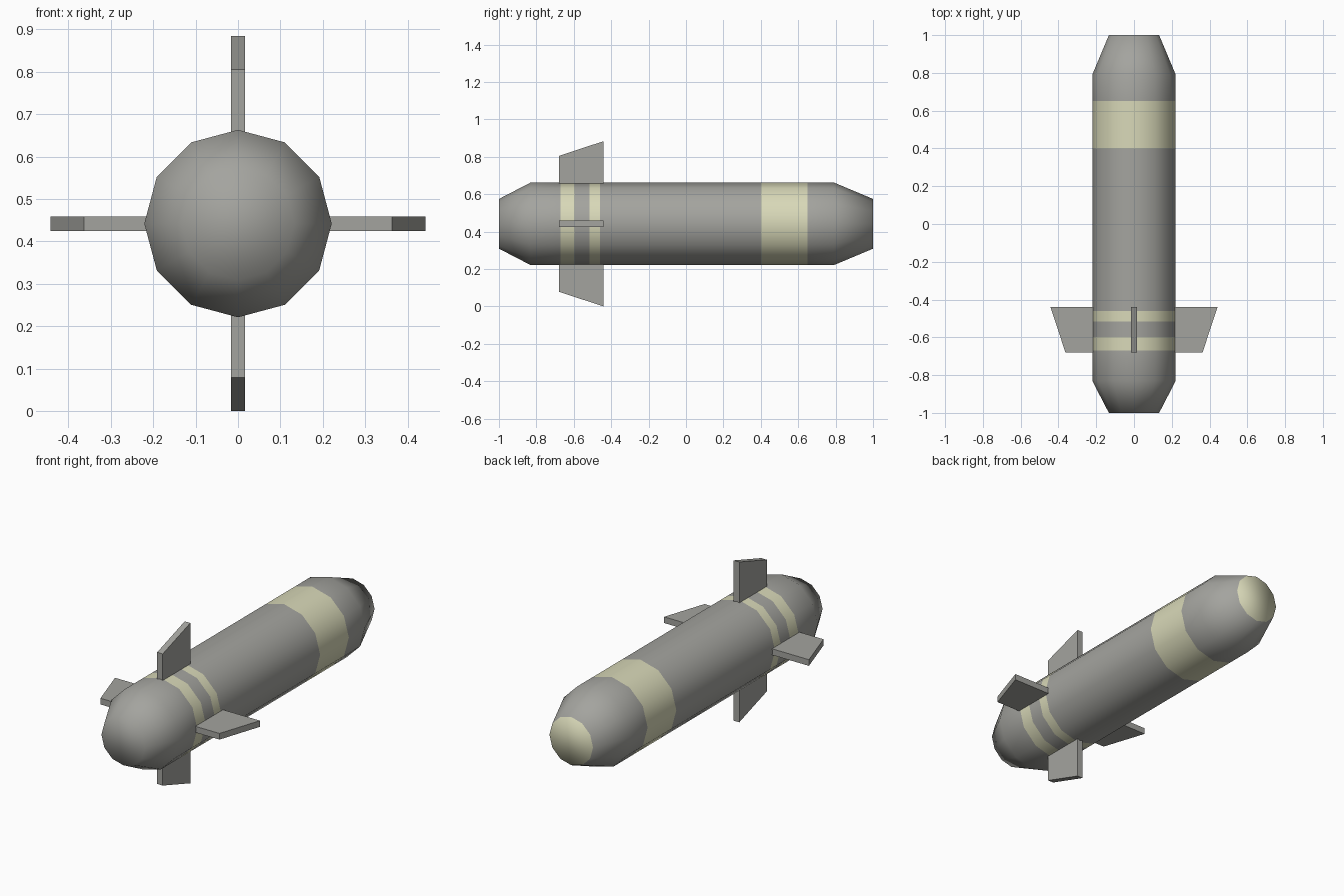
import bpy, bmesh, math
from mathutils import Matrix

if "Cube" in bpy.data.objects:
    bpy.data.objects.remove(bpy.data.objects["Cube"])

CZ, R, SIDES = 0.442, 0.221, 12


def material(name, rgb):
    m = bpy.data.materials.new(name)
    m.diffuse_color = (*rgb, 1)
    m.use_nodes = True
    m.node_tree.nodes["Principled BSDF"].inputs["Base Color"].default_value = m.diffuse_color
    return m


grey = material("casing grey", (0.37, 0.37, 0.345))
cream = material("band cream", (0.69, 0.69, 0.48))


def make_object(name, bm, mats):
    bmesh.ops.recalc_face_normals(bm, faces=bm.faces[:])
    mesh = bpy.data.meshes.new(name)
    bm.to_mesh(mesh)
    bm.free()
    for m in mats:
        mesh.materials.append(m)
    ob = bpy.data.objects.new(name, mesh)
    bpy.context.collection.objects.link(ob)
    return ob


# Body: rings (y, radius) with the colour of the strip that follows each ring
rings = [(-1.0, 0.133, 0), (-0.83, R, 0), (-0.67, R, 1), (-0.597, R, 0),
         (-0.515, R, 1), (-0.46, R, 0), (0.40, R, 1), (0.65, R, 0),
         (0.79, R, 0), (1.0, 0.133, 0)]
bm = bmesh.new()
loops = []
for y, r, _ in rings:
    angles = [math.tau * i / SIDES for i in range(SIDES)]
    loops.append([bm.verts.new((r * math.cos(a), y, CZ + r * math.sin(a))) for a in angles])
for (a, b), (_, _, colour) in zip(zip(loops, loops[1:]), rings):
    for i in range(SIDES):
        j = (i + 1) % SIDES
        bm.faces.new((a[i], a[j], b[j], b[i])).material_index = colour
bm.faces.new(loops[0])                          # tail end
bm.faces.new(loops[-1]).material_index = 1      # cream nose tip
for f in bm.faces:
    f.smooth = True
make_object("body", bm, [grey, cream])

# Four tail fins: one swept plate turned around the body axis
profile = [(-0.68, 0.20), (-0.44, 0.20), (-0.44, 0.442), (-0.68, 0.363)]  # y, radius
for k, name in enumerate(["top_fin", "right_fin", "bottom_fin", "left_fin"]):
    bm = bmesh.new()
    face = bm.faces.new([bm.verts.new((-0.017, y, r)) for y, r in profile])
    ext = bmesh.ops.extrude_face_region(bm, geom=[face])
    new = [v for v in ext["geom"] if isinstance(v, bmesh.types.BMVert)]
    bmesh.ops.translate(bm, verts=new, vec=(0.034, 0, 0))
    bm.transform(Matrix.Translation((0, 0, CZ)) @ Matrix.Rotation(k * math.pi / 2, 4, 'Y'))
    make_object(name, bm, [grey])
